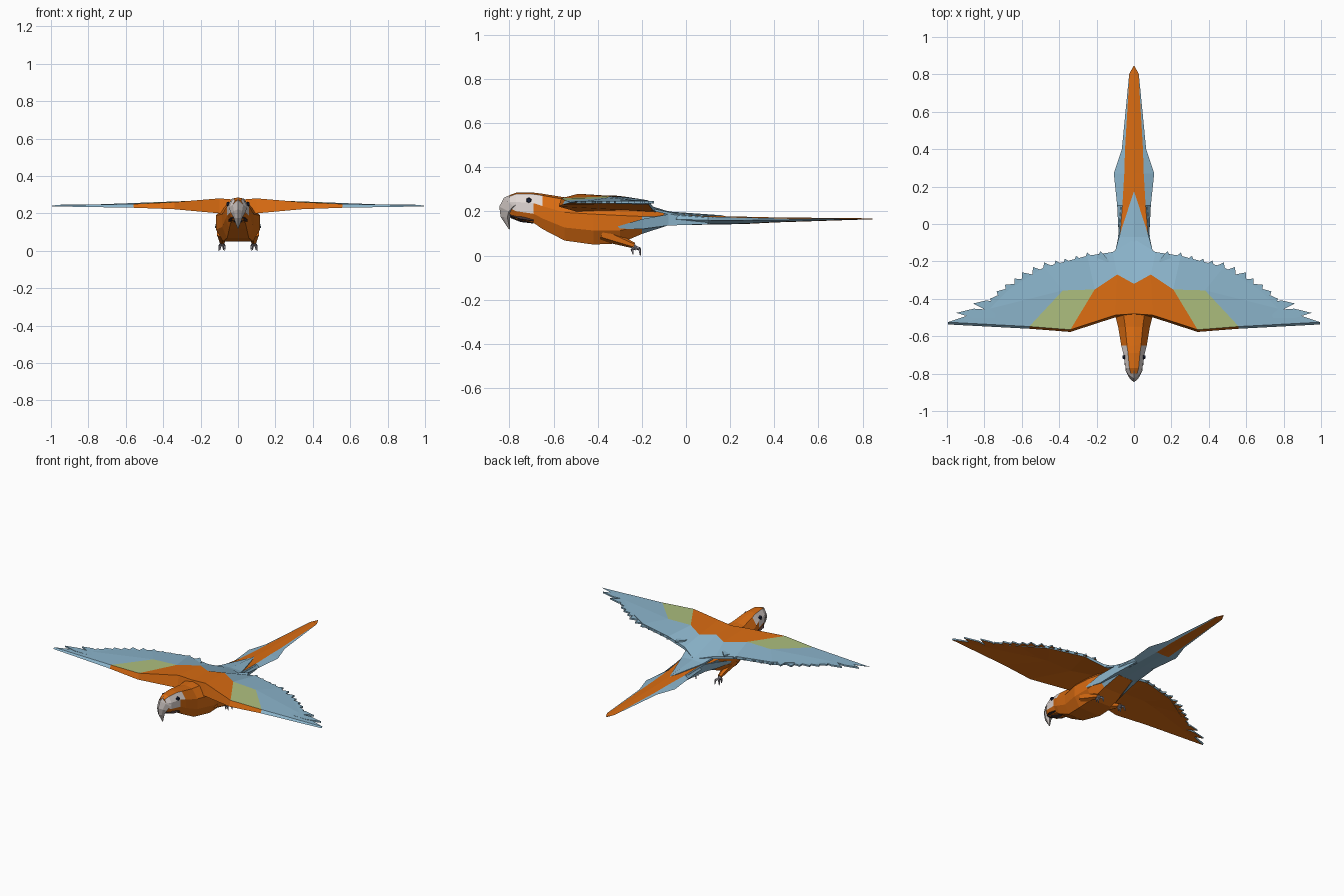
import bpy, bmesh
from mathutils import Vector

if "Cube" in bpy.data.objects:
    bpy.data.objects.remove(bpy.data.objects["Cube"])

COLORS = {
    "orange": (0.70, 0.15, 0.006), "blue": (0.26, 0.46, 0.60),
    "green": (0.42, 0.52, 0.21), "white": (0.75, 0.68, 0.66),
    "dark": (0.06, 0.035, 0.035), "grey": (0.30, 0.28, 0.32),
    "horn": (0.55, 0.50, 0.48), "black": (0.01, 0.015, 0.04)}
NAMES = list(COLORS)
MATS = []
for n, c in COLORS.items():
    m = bpy.data.materials.new(n)
    m.diffuse_color = (*c, 1)
    m.use_nodes = True
    m.node_tree.nodes["Principled BSDF"].inputs["Base Color"].default_value = m.diffuse_color
    MATS.append(m)


def finish(name, bm):
    """Mirror the half across x = 0 and turn it into a flat shaded object."""
    bmesh.ops.mirror(bm, geom=bm.verts[:] + bm.edges[:] + bm.faces[:],
                     axis='X', merge_dist=1e-4)
    bmesh.ops.recalc_face_normals(bm, faces=bm.faces[:])
    me = bpy.data.meshes.new(name)
    bm.to_mesh(me)
    bm.free()
    for m in MATS:
        me.materials.append(m)
    ob = bpy.data.objects.new(name, me)
    bpy.context.collection.objects.link(ob)
    return ob


def loft(bm, rings, color, closed=False, caps=(True, True)):
    """Skin rings of points; color(i, j) names the colour of each face."""
    vs = [[bm.verts.new(p) for p in r] for r in rings]
    n = len(rings[0])
    for i in range(len(vs) - 1):
        for j in range(n if closed else n - 1):
            k = (j + 1) % n
            f = bm.faces.new((vs[i][j], vs[i][k], vs[i + 1][k], vs[i + 1][j]))
            f.material_index = NAMES.index(color(i, j))
    for flag, row, i in ((caps[0], vs[0], 0), (caps[1], vs[-1], len(vs) - 2)):
        if flag:
            bm.faces.new(row).material_index = NAMES.index(color(i, 0))


def rod(bm, a, b, r1, r2, color, sides=5):
    """Tapered rod between two points."""
    a, b = Vector(a), Vector(b)
    q = (b - a).to_track_quat('Z', 'Y')
    mat = q.to_matrix().to_4x4()
    mat.translation = (a + b) / 2
    before = set(bm.faces)
    bmesh.ops.create_cone(bm, cap_ends=True, segments=sides, radius1=r1,
                          radius2=r2, depth=(b - a).length, matrix=mat)
    for f in set(bm.faces) - before:
        f.material_index = NAMES.index(color)


# Body and head: y, bottom, top, half width
body = [(-.80, .19, .272, .03), (-.77, .165, .285, .045), (-.69, .148, .285, .058),
        (-.65, .12, .28, .068), (-.55, .068, .264, .085), (-.42, .05, .262, .118),
        (-.30, .055, .25, .118), (-.20, .098, .22, .10), (-.08, .137, .195, .08)]


def body_ring(y, b, t, w):
    h = t - b
    return [(0, y, t), (.55 * w, y, t - .05 * h), (w, y, t - .35 * h),
            (w, y, t - .7 * h), (.68 * w, y, b), (0, y, b)]


def body_color(i, j):
    if (i < 2 and j in (1, 2)) or (i == 2 and j == 1):
        return "white"
    return "blue" if i == 7 and j in (2, 3) else "orange"


bm = bmesh.new()
loft(bm, [body_ring(*s) for s in body], body_color)
finish("body", bm)

# Blue flank feathers running from the belly to the tail
bm = bmesh.new()
flank = [((.122, -.31, .132), (.122, -.30, .122)),
         ((.112, -.2, .165), (.098, -.2, .12)),
         ((.086, -.08, .187), (.084, -.08, .136)),
         ((.07, .1, .172), (.07, .1, .142))]
loft(bm, [(u, l, (l[0] - .04, l[1], l[2] + .005), (u[0] - .04, u[1], u[2] - .005))
          for u, l in flank], lambda i, j: "blue", closed=True)
finish("flank_feathers", bm)

# Beak: outer point, inner point (y, z), half width


def beak(name, rows, color):
    bm = bmesh.new()
    loft(bm, [[(0, *o), (w * .6, .7 * o[0] + .3 * n[0], .7 * o[1] + .3 * n[1]),
               (w, .3 * o[0] + .7 * n[0], .3 * o[1] + .7 * n[1]), (0, *n)]
              for o, n, w in rows], lambda i, j: color)
    finish(name, bm)


beak("upper_beak", [((-.785, .28), (-.74, .225), .045), ((-.825, .262), (-.765, .205), .046),
                    ((-.846, .222), (-.785, .19), .036), ((-.84, .175), (-.797, .172), .022),
                    ((-.802, .118), (-.797, .12), .003)], "horn")
beak("lower_beak", [((-.80, .205), (-.795, .17), .022), ((-.75, .20), (-.75, .152), .052),
                    ((-.69, .185), (-.69, .145), .052)], "dark")

# Eyes
bm = bmesh.new()
rod(bm, (.048, -.712, .25), (.061, -.712, .25), .013, .009, "black", 6)
finish("eyes", bm)

# Wings: leading, patch and trailing points (x, y, top z), underside z
wing = [((0, -.48, .272), (0, -.32, .272), (0, -.08, .2), .19),
        ((.10, -.487, .28), (.09, -.27, .266), (.115, -.15, .222), .2),
        ((.34, -.565, .26), (.21, -.35, .268), (.25, -.17, .25), .222),
        ((.56, -.548, .25), (.38, -.355, .262), (.48, -.23, .25), .23),
        ((.995, -.525, .243), (.80, -.46, .246), (.73, -.39, .246), .237)]
rings = []
for a, p, t, z in wing:
    rings.append([a, p, t, (t[0], t[1], max(z, t[2] - .018)),
                  (p[0], p[1], z + .006), (a[0], a[1] - .012, z)])


def wing_color(i, j):
    if j == 0:
        return ("orange", "orange", "green", "blue")[i]
    if j == 5:
        return "blue" if i == 3 else "orange"
    return "blue" if j in (1, 2) else "orange"


bm = bmesh.new()
loft(bm, rings, wing_color, closed=True, caps=(False, True))
finish("wings", bm)

# Flight feathers: pointed plates ending at these tips
tips = [(.18, -.145), (.25, -.152), (.31, -.17), (.37, -.185), (.42, -.195), (.48, -.205),
        (.54, -.23), (.60, -.258), (.64, -.292), (.69, -.325), (.735, -.36),
        (.77, -.40), (.86, -.425), (.95, -.475)]
bm = bmesh.new()
for k, (x, y) in enumerate(tips):
    tip = Vector((x, y, .242))
    root = tip.lerp(Vector((x * .7, -.48, .242)), .55)
    if k > 11:
        root = Vector((.62, -.455 - .03 * (k - 12), .242))
    d = (tip - root).normalized()
    side = Vector((-d.y, d.x, 0)) * .036
    if k > 11:
        side *= .7
    mid = root.lerp(tip, .72)
    up = Vector((0, 0, .005))
    outline = [root - side * .6, root + side * .6, mid + side, tip, mid - side]
    loft(bm, [[p + up for p in outline], [p - up for p in outline]],
         lambda i, j: "blue", closed=True)
    bm.faces.ensure_lookup_table()
    bm.faces[-1].material_index = NAMES.index("orange")
finish("flight_feathers", bm)

# Tail: y, bottom, top, half width, half width of the centre feather
tail = [(-.10, .137, .196, .08, .078), (.10, .14, .18, .09, .062), (.27, .143, .176, .108, .052),
        (.40, .15, .173, .065, .048), (.80, .163, .169, .026, .024), (.845, .166, .168, .003, .002)]
bm = bmesh.new()
loft(bm, [[(0, y, t), (c, y, t - .004), (w, y, .5 * (t + b)), (c * .9, y, b + .002), (0, y, b)]
          for y, b, t, w, c in tail],
     lambda i, j: "orange" if j == 0 or (j == 3 and i > 1) or i > 3 else "blue")
finish("tail", bm)

# Blue rump wedge lying over the tail
bm = bmesh.new()
loft(bm, [[(0, y, z), (w, y, z - .004), (w, y, z - .015), (0, y, z - .015)]
          for y, z, w in ((-.16, .219, .105), (-.07, .199, .08), (.17, .182, .002))],
     lambda i, j: "blue")
finish("rump", bm)

# Legs and feet
bm = bmesh.new()
rod(bm, (.082, -.38, .10), (.085, -.235, .045), .035, .013, "orange", 6)
rod(bm, (.085, -.25, .05), (.085, -.222, .03), .012, .01, "grey")
for x, y, z in ((.07, -.205, .008), (.102, -.207, .008), (.078, -.24, .012), (.096, -.24, .012)):
    knuckle = ((.085 + x) / 2 + (x - .085) * .3, y - .004, .03)
    rod(bm, (.085, -.225, .036), knuckle, .008, .007, "grey", 4)
    rod(bm, knuckle, (x, y, z - .008), .007, .002, "grey", 4)
finish("legs_and_feet", bm)
